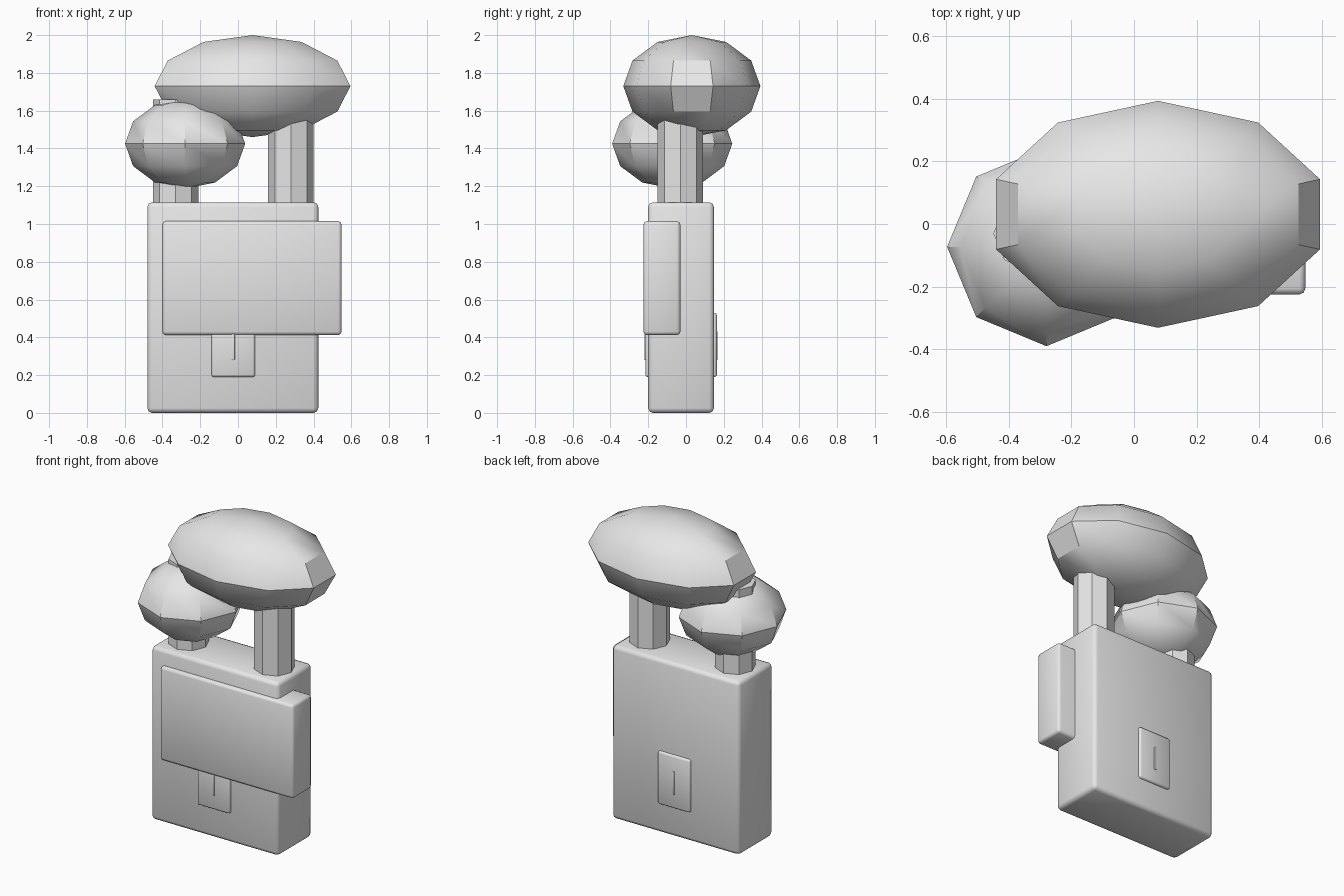
import bpy
import bmesh
from math import radians
from mathutils import Matrix, Vector

old = bpy.data.objects.get("Cube")
if old:
    bpy.data.objects.remove(old, do_unlink=True)

grey = bpy.data.materials.new("plain grey")
grey.use_nodes = True
grey.diffuse_color = (0.8, 0.8, 0.8, 1)
grey.node_tree.nodes["Principled BSDF"].inputs["Base Color"].default_value = (0.8, 0.8, 0.8, 1)


def finish(name, bm, smooth_angle=None):
    """Turn a bmesh into a named object, with optional angle-limited smoothing."""
    mesh = bpy.data.meshes.new(name)
    bm.to_mesh(mesh)
    bm.free()
    mesh.materials.append(grey)
    obj = bpy.data.objects.new(name, mesh)
    bpy.context.collection.objects.link(obj)
    if smooth_angle:
        bpy.ops.object.select_all(action="DESELECT")
        obj.select_set(True)
        bpy.context.view_layer.objects.active = obj
        bpy.ops.object.shade_smooth_by_angle(angle=radians(smooth_angle))
    return obj


def placed(center, scale):
    return Matrix.Translation(center) @ Matrix.Diagonal((*scale, 1))


def box(name, low, high, bevel):
    """Box between two corners with softened edges."""
    low, high = Vector(low), Vector(high)
    bm = bmesh.new()
    bmesh.ops.create_cube(bm, size=1, matrix=placed((low + high) / 2, high - low))
    bmesh.ops.bevel(bm, geom=bm.edges[:], offset=bevel, segments=2,
                    profile=0.5, affect="EDGES", clamp_overlap=True)
    return finish(name, bm, 50)


def foliage(name, center, radii, sides):
    """Squashed low-poly crown with a crease around its equator."""
    bm = bmesh.new()
    bmesh.ops.create_uvsphere(bm, u_segments=sides, v_segments=6, radius=1,
                              matrix=placed(center, radii))
    return finish(name, bm, 35)


def trunk(name, x, y, bottom, top, radius):
    """Straight eight-sided post."""
    bm = bmesh.new()
    bmesh.ops.create_cone(bm, cap_ends=True, segments=8, radius1=radius, radius2=radius,
                          depth=top - bottom,
                          matrix=Matrix.Translation((x, y, (bottom + top) / 2)))
    return finish(name, bm)


# Main block and the wide panel on its front
box("body", (-0.48, -0.20, 0), (0.425, 0.148, 1.115), 0.025)
box("front_panel", (-0.40, -0.225, 0.412), (0.548, -0.03, 1.015), 0.018)

# Raised plates with a thin upright ridge, front and back
for side, inner, plate_y, ridge_y in (("front", -0.15, -0.215, -0.22),
                                      ("back", 0.10, 0.163, 0.168)):
    for part, half_width, z0, z1, outer, bevel in (
            ("plate", 0.115, 0.19, 0.53, plate_y, 0.012),
            ("ridge", 0.008, 0.28, 0.43, ridge_y, 0.003)):
        y0, y1 = sorted((inner, outer))
        box(f"{side}_{part}", (-0.025 - half_width, y0, z0),
            (-0.025 + half_width, y1, z1), bevel)

# Two trunks on top of the block
trunk("right_trunk", -0.33, -0.03, 1.05, 1.66, 0.12)
trunk("left_trunk", 0.28, -0.03, 1.05, 1.62, 0.12)

# Large and small crowns
foliage("large_crown", (0.077, 0.031, 1.73), (0.545, 0.363, 0.27), 10)
foliage("small_crown", (-0.28, -0.073, 1.425), (0.318, 0.318, 0.237), 8)
